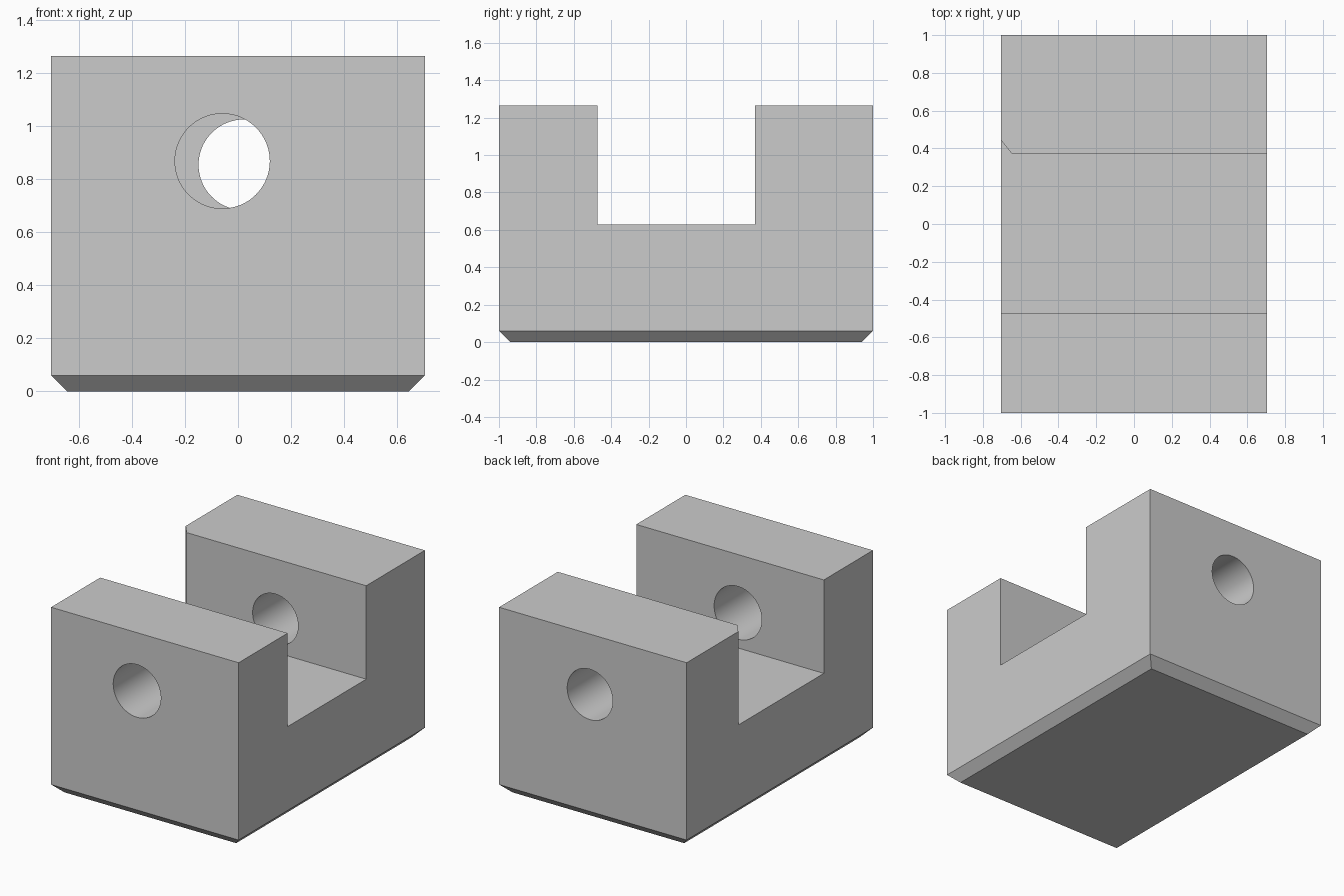
import bpy
import bmesh
import math
from mathutils import Matrix

default = bpy.data.objects.get("Cube")
if default:
    bpy.data.objects.remove(default, do_unlink=True)

WIDTH, LENGTH, HEIGHT = 1.41, 2.0, 1.265
CHAMFER = 0.06
SLOT_FRONT, SLOT_BACK, SLOT_FLOOR = -0.473, 0.37, 0.63
half_w, half_l = WIDTH / 2, LENGTH / 2

grey = bpy.data.materials.new("light_grey")
grey.use_nodes = True
colour = (0.6, 0.6, 0.6, 1)
grey.diffuse_color = colour
grey.node_tree.nodes["Principled BSDF"].inputs["Base Color"].default_value = colour


def make_object(name, bm):
    bmesh.ops.recalc_face_normals(bm, faces=bm.faces)
    mesh = bpy.data.meshes.new(name)
    bm.to_mesh(mesh)
    bm.free()
    mesh.materials.append(grey)
    obj = bpy.data.objects.new(name, mesh)
    bpy.context.collection.objects.link(obj)
    return obj


def prism(name, outline, bottom, top):
    """Extrude an xy outline from bottom to top."""
    bm = bmesh.new()
    face = bm.faces.new([bm.verts.new((x, y, bottom)) for x, y in outline])
    grown = bmesh.ops.extrude_face_region(bm, geom=[face])["geom"]
    verts = [v for v in grown if isinstance(v, bmesh.types.BMVert)]
    bmesh.ops.translate(bm, verts=verts, vec=(0, 0, top - bottom))
    return make_object(name, bm)


def bore(name, x, z, radius, y_start, y_end):
    """Cylinder along y."""
    bm = bmesh.new()
    place = Matrix.Translation((x, (y_start + y_end) / 2, z)) @ Matrix.Rotation(math.pi / 2, 4, "X")
    bmesh.ops.create_cone(bm, cap_ends=True, segments=96, radius1=radius, radius2=radius,
                          depth=y_end - y_start, matrix=place)
    return make_object(name, bm)


# Block with a chamfered underside
block = prism("slotted_block", [(-half_w, -half_l), (half_w, -half_l),
                                (half_w, half_l), (-half_w, half_l)], 0, HEIGHT)
bm = bmesh.new()
bm.from_mesh(block.data)
lower_edges = [e for e in bm.edges if all(v.co.z < 0.01 for v in e.verts)]
bmesh.ops.bevel(bm, geom=lower_edges, offset=CHAMFER, segments=1, affect="EDGES")
bm.to_mesh(block.data)
bm.free()

# Cross slot, with one inner corner of the back wall cut away
over = 0.2
slope = 0.075 / 0.06
slot = prism("slot_cutter", [
    (-half_w - over, SLOT_FRONT), (half_w + over, SLOT_FRONT),
    (half_w + over, SLOT_BACK), (-half_w + 0.06, SLOT_BACK),
    (-half_w - over, SLOT_BACK + (0.06 + over) * slope)], SLOT_FLOOR, HEIGHT + over)

# Bores through the front and back walls
front_bore = bore("front_bore_cutter", -0.059, 0.869, 0.179, -half_l - 0.1, SLOT_FRONT + 0.1)
back_bore = bore("back_bore_cutter", 0.022, 0.855, 0.171, SLOT_BACK - 0.1, half_l + 0.1)

# Apply the cuts and remove the cutters
bpy.context.view_layer.objects.active = block
for cutter in (slot, front_bore, back_bore):
    cutter.hide_render = True
    cut = block.modifiers.new(cutter.name, "BOOLEAN")
    cut.operation = "DIFFERENCE"
    cut.solver = "EXACT"
    cut.object = cutter
    bpy.ops.object.modifier_apply(modifier=cut.name)
    bpy.data.objects.remove(cutter, do_unlink=True)

block.data.materials.clear()
block.data.materials.append(grey)
bpy.ops.object.select_all(action="DESELECT")
block.select_set(True)
bpy.ops.object.shade_smooth_by_angle(angle=math.radians(30))
